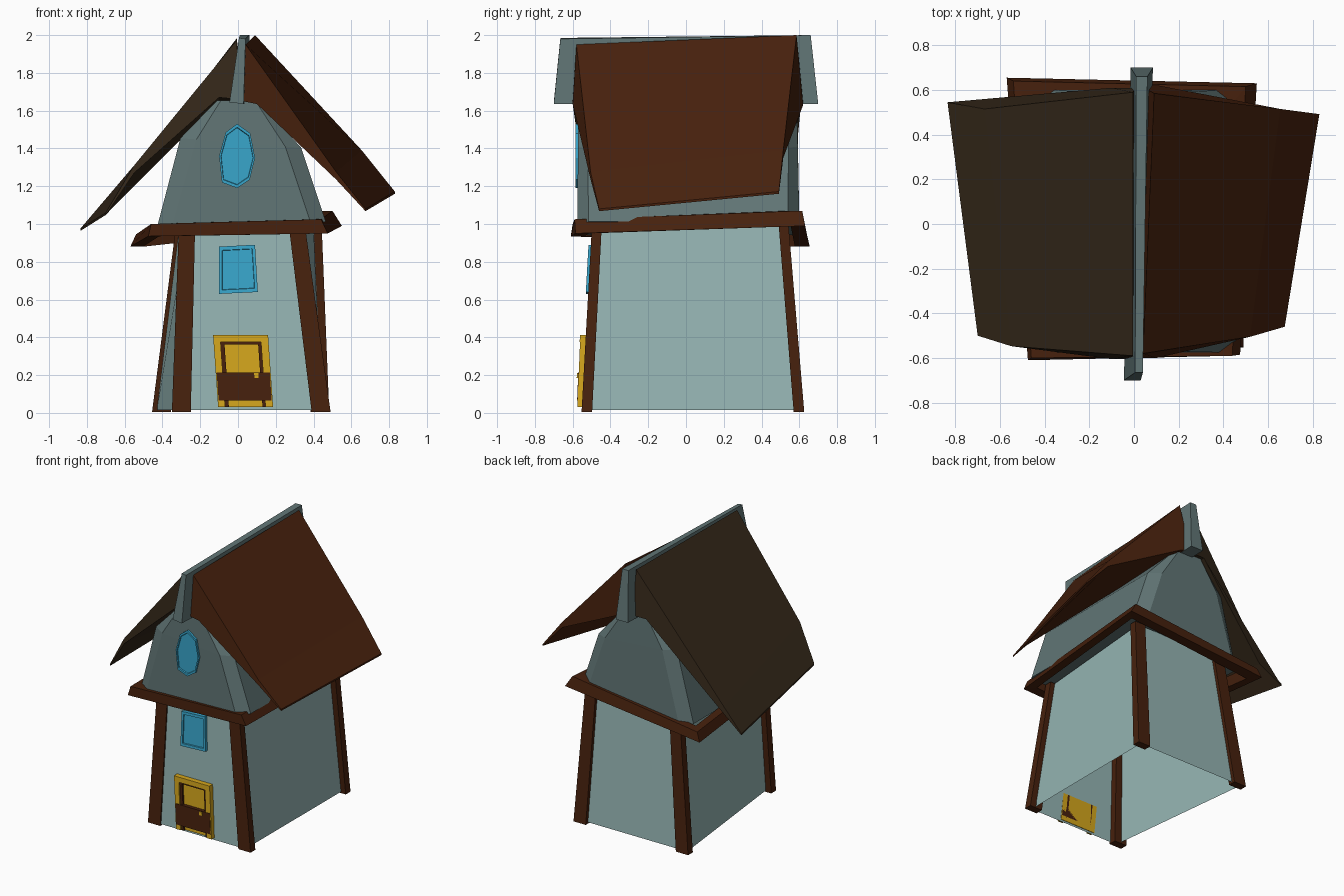
import bpy, bmesh
from mathutils import Vector

if "Cube" in bpy.data.objects:
    bpy.data.objects.remove(bpy.data.objects["Cube"])

COLORS = {
    "wall": (0.30, 0.46, 0.45), "gable": (0.12, 0.18, 0.18),
    "wood": (0.062, 0.015, 0.004), "roof_dark": (0.035, 0.021, 0.010),
    "yellow": (0.66, 0.38, 0.012), "glass": (0.04, 0.38, 0.60),
}
MATS = {}
for key, rgb in COLORS.items():
    MATS[key] = bpy.data.materials.new(key)
    MATS[key].diffuse_color = (*rgb, 1)


def loft(name, rings, mat, cap=True, closed=False):
    """Join equal-sized point rings with quads; cap the ends or close the loop."""
    bm = bmesh.new()
    vs = [[bm.verts.new(p) for p in r] for r in rings]
    n = len(rings[0])
    pairs = list(zip(vs, vs[1:])) + ([(vs[-1], vs[0])] if closed else [])
    for a, b in pairs:
        for i in range(n):
            j = (i + 1) % n
            bm.faces.new((a[i], a[j], b[j], b[i]))
    if cap and not closed:
        bm.faces.new(vs[0])
        bm.faces.new(vs[-1])
    bmesh.ops.recalc_face_normals(bm, faces=bm.faces)
    me = bpy.data.meshes.new(name)
    bm.to_mesh(me)
    bm.free()
    me.materials.append(MATS[mat])
    ob = bpy.data.objects.new(name, me)
    bpy.context.collection.objects.link(ob)
    return ob


def rect(x, y, z, hx, hy):
    return [(x - hx, y - hy, z), (x + hx, y - hy, z), (x + hx, y + hy, z), (x - hx, y + hy, z)]


def front_panel(name, pts, y_at, depth, mat, inset=None):
    """Plate on the front wall from an (x, z) outline, with an optional sunken pane."""
    c = sum((Vector(p) for p in pts), Vector((0, 0))) / len(pts)

    def ring(k, off):
        out = []
        for p in pts:
            q = c + (Vector(p) - c) * k
            out.append((q.x, y_at(q.y) - off, q.y))
        return out
    rings = [ring(1, 0), ring(1, depth)]
    if inset:
        rings += [ring(inset, depth), ring(inset * 0.98, depth - 0.008)]
    return loft(name, rings, mat)


def box_pts(x0, x1, z0, z1, lean=0.0):
    return [(x0 + lean * z0, z0), (x1 + lean * z0, z0), (x1 + lean * z1, z1), (x0 + lean * z1, z1)]


# Corner posts: bottom centre, top centre
posts = {
    "front_left_post": ((-0.30, -0.525), (-0.27, -0.472)),
    "front_right_post": ((0.44, -0.525), (0.312, -0.472)),
    "back_right_post": ((0.433, 0.598), (0.40, 0.517)),
    "back_left_post": ((-0.405, 0.598), (-0.285, 0.517)),
}
for name, (b, t) in posts.items():
    loft(name, [rect(*b, 0.005, 0.05, 0.028), rect(*t, 0.99, 0.043, 0.026)], "wood")

# Lower walls, open underneath; nearly flush with the posts at the front and left
loft("lower_walls", [
    [(-0.30, -0.543, 0.015), (0.44, -0.543, 0.015), (0.445, 0.60, 0.015), (-0.43, 0.60, 0.015)],
    [(-0.27, -0.488, 0.99), (0.315, -0.488, 0.99), (0.40, 0.52, 0.99), (-0.31, 0.52, 0.99)],
], "wall", cap=False)

# Crooked trim belt: outer top and outer bottom corners
belt = [
    ((-0.46, -0.60, 1.00), (-0.475, -0.61, 0.935)),
    ((0.44, -0.59, 1.025), (0.475, -0.585, 0.95)),
    ((0.50, 0.615, 1.07), (0.55, 0.63, 0.99)),
    ((-0.54, 0.64, 0.945), (-0.57, 0.655, 0.88)),
]
rings = []
for top, bot in belt:
    k = 0.88
    rings.append([bot, top, (top[0] * k, top[1] * k, top[2]), (bot[0] * k, bot[1] * k, bot[2])])
loft("trim_belt", rings, "wood", closed=True)


# Upper storey: chamfered rings that run up under the roof slabs
def octagon(x0, x1, y0, y1, cx, cy, z, tilt=0.0):
    pts = [(x0 + cx, y0), (x1 - cx, y0), (x1, y0 + cy), (x1, y1 - cy),
           (x1 - cx, y1), (x0 + cx, y1), (x0, y1 - cy), (x0, y0 + cy)]
    return [(x, y, z + tilt * x) for x, y in pts]


loft("upper_storey", [octagon(-0.44, 0.465, -0.575, 0.60, 0.08, 0.06, 0.975, 0.08),
                      octagon(-0.305, 0.335, -0.572, 0.592, 0.085, 0.05, 1.43, -0.08),
                      octagon(-0.11, 0.11, -0.568, 0.585, 0.02, 0.02, 1.655)], "gable")


# Roof slabs: thick at the ridge, bent near the eave, thin at the edge
def roof(name, ends, mat):
    rings = []
    for ridge, bend, eave, under, core in ends:
        low = lambda p, d: (p[0], p[1], p[2] - d)
        rings.append([ridge, bend, eave, low(eave, 0.012), low(bend, 0.04), under, core])
    loft(name, rings, mat)


roof("roof_right", [
    ((0.04, -0.58, 1.95), (0.52, -0.505, 1.275), (0.675, -0.46, 1.08),
     (0.10, -0.60, 1.635), (0.025, -0.60, 1.65)),
    ((0.09, 0.585, 2.0), (0.655, 0.515, 1.39), (0.83, 0.492, 1.172),
     (0.11, 0.62, 1.63), (0.03, 0.62, 1.65)),
], "wood")
roof("roof_left", [
    ((-0.005, -0.59, 1.975), (-0.55, -0.547, 1.31), (-0.70, -0.50, 1.06),
     (-0.10, -0.605, 1.67), (0.0, -0.605, 1.66)),
    ((-0.005, 0.59, 1.985), (-0.67, 0.515, 1.12), (-0.835, 0.545, 0.975),
     (-0.10, 0.61, 1.65), (0.01, 0.61, 1.65)),
], "roof_dark")

# Ridge board poking out at both ends
loft("ridge_board", [
    [(-0.045, -0.70, 1.645), (0.03, -0.70, 1.635), (0.04, -0.665, 1.98), (0.005, -0.665, 1.985)],
    [(-0.015, 0.70, 1.635), (0.085, 0.70, 1.635), (0.06, 0.66, 2.0), (0.01, 0.66, 2.0)],
], "gable")

# Windows
lower_y = lambda z: -0.540 + 0.056 * z
upper_y = lambda z: -0.568
front_panel("lower_window", [(-0.10, 0.63), (0.105, 0.64), (0.09, 0.89), (-0.10, 0.88)],
            lower_y, 0.026, "glass", 0.84)
front_panel("oval_window", [(-0.005, 1.19), (0.062, 1.235), (0.09, 1.35), (0.065, 1.48),
                            (-0.005, 1.53), (-0.065, 1.485), (-0.10, 1.36), (-0.085, 1.22)],
            upper_y, 0.018, "glass", 0.9)

# Door: leaning yellow frame, yellow upper panel, brown lower panel
L = -0.07
door_y = lambda z: -0.540 + 0.04 * z
front_panel("door_leaf", box_pts(-0.09, 0.17, 0.03, 0.39, L), door_y, 0.012, "yellow")
front_panel("door_frame_left", box_pts(-0.103, -0.066, 0.03, 0.41, L), door_y, 0.036, "yellow")
front_panel("door_frame_right", box_pts(0.148, 0.188, 0.03, 0.41, L), door_y, 0.036, "yellow")
front_panel("door_lintel", box_pts(-0.103, 0.188, 0.375, 0.412, L), door_y, 0.038, "yellow")
front_panel("door_lower_panel", box_pts(-0.098, 0.183, 0.065, 0.215, L), door_y, 0.039, "wood")
front_panel("door_strip_left", box_pts(-0.068, -0.046, 0.03, 0.375, L), door_y, 0.026, "wood")
front_panel("door_strip_right", box_pts(0.132, 0.150, 0.03, 0.375, L), door_y, 0.026, "wood")
front_panel("door_strip_top", box_pts(-0.068, 0.150, 0.362, 0.377, L), door_y, 0.026, "wood")
front_panel("door_knob", box_pts(0.10, 0.122, 0.185, 0.21, L), door_y, 0.046, "yellow")

for m in bpy.data.materials:
    if m.users and not m.is_grease_pencil:
        m.use_nodes = True
        m.node_tree.nodes["Principled BSDF"].inputs["Base Color"].default_value = m.diffuse_color
